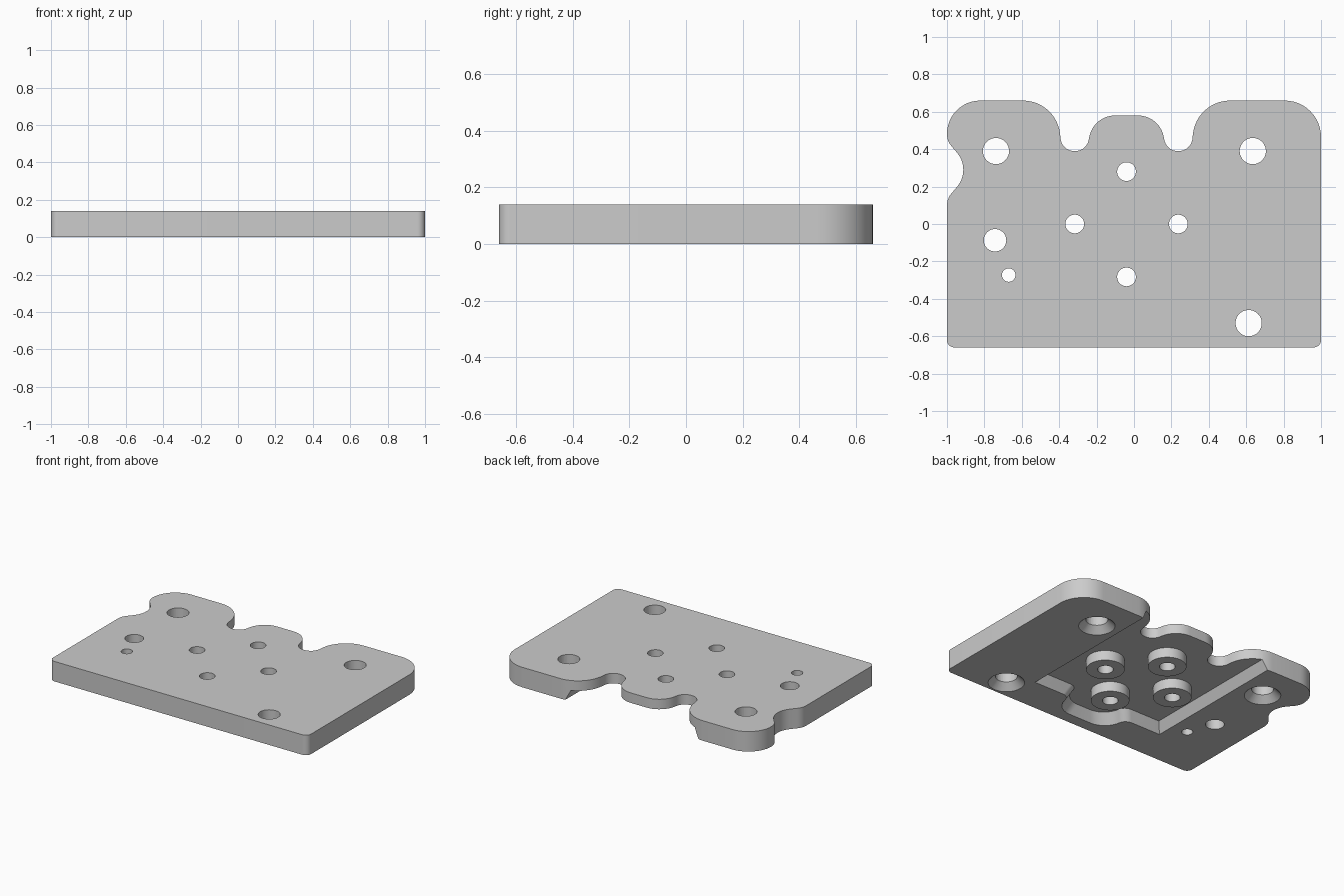
import bpy, bmesh, math
from mathutils import Vector

if "Cube" in bpy.data.objects:
    bpy.data.objects.remove(bpy.data.objects["Cube"])

T = 0.14          # plate thickness
H = 0.07          # pocket depth
CX = -0.04        # centre line of the pocket and the back tab


def fillet(corners, seg=12):
    """Round each (x, y, radius) corner of a polygon."""
    out = []
    n = len(corners)
    for i, (x, y, r) in enumerate(corners):
        p = Vector((x, y))
        if r == 0:
            out.append(p)
            continue
        a = (Vector(corners[i - 1][:2]) - p).normalized()
        b = (Vector(corners[(i + 1) % n][:2]) - p).normalized()
        half = a.angle(b) / 2
        c = p + (a + b).normalized() * r / math.sin(half)
        s = p + a * r / math.tan(half) - c
        e = p + b * r / math.tan(half) - c
        sweep = s.angle_signed(e)
        for k in range(seg + 1):
            t = -sweep * k / seg
            out.append(c + Vector((s.x * math.cos(t) - s.y * math.sin(t),
                                   s.x * math.sin(t) + s.y * math.cos(t))))
    return out


def loft(name, low, z0, high, z1):
    """Closed solid between two matching loops."""
    bm = bmesh.new()
    lo = [bm.verts.new((p.x, p.y, z0)) for p in low]
    hi = [bm.verts.new((p.x, p.y, z1)) for p in high]
    n = len(lo)
    bm.faces.new(lo[::-1])
    bm.faces.new(hi)
    for i in range(n):
        j = (i + 1) % n
        bm.faces.new((lo[i], lo[j], hi[j], hi[i]))
    bmesh.ops.recalc_face_normals(bm, faces=bm.faces)
    me = bpy.data.meshes.new(name)
    bm.to_mesh(me)
    bm.free()
    ob = bpy.data.objects.new(name, me)
    bpy.context.collection.objects.link(ob)
    return ob


def circle(x, y, r, n=48):
    return [Vector((x + r * math.cos(2 * math.pi * k / n),
                    y + r * math.sin(2 * math.pi * k / n))) for k in range(n)]


def cone(name, x, y, r0, z0, r1, z1):
    return loft(name, circle(x, y, r0), z0, circle(x, y, r1), z1)


def mirrored(points):
    return [(2 * CX - x, y, r) for x, y, r in reversed(points)]


def apply_bool(target, other, op):
    m = target.modifiers.new(op, 'BOOLEAN')
    m.operation, m.object, m.solver = op, other, 'EXACT'
    bpy.context.view_layer.objects.active = target
    bpy.ops.object.modifier_apply(modifier=m.name)
    bpy.data.objects.remove(other)


# Plate outline, with two lobes, a middle tab and a side scallop
notch = [(0.335, 0.66, 0.2), (0.305, 0.39, 0.073), (0.175, 0.39, 0.073), (0.135, 0.58, 0.14)]
outline = ([(-1, -0.66, 0.04), (1, -0.66, 0.04), (1, 0.66, 0.195)] + notch + mirrored(notch) +
           [(-1, 0.66, 0.178), (-1, 0.445, 0.1), (-0.87, 0.29, 0.14), (-1, 0.135, 0.1)])
loop = fillet(outline)
plate = loft("mounting_plate", loop, 0, loop, T)


# Drafted pocket on the underside, open at the back
def pocket_loop(z):
    d = 0.035 * z / H
    right = [(CX + 0.20 - d, -0.58 + d, 0.14), (CX + 0.235 - d, -0.41 + d, 0.06),
             (CX + 0.515 - d, -0.41 + d, 0), (CX + 0.515 - d, 0.8, 0)]
    return fillet(right + mirrored(right))


apply_bool(plate, loft("pocket_cutter", pocket_loop(-0.02), -0.02, pocket_loop(H), H), 'DIFFERENCE')

# Round bosses standing in the pocket
bolts = [(CX, 0.28), (CX, -0.283), (CX - 0.277, 0), (CX + 0.277, 0)]
for x, y in bolts:
    apply_bool(plate, cone("boss", x, y, 0.122, 0, 0.122, 0.1), 'UNION')

# Through holes
large = [(-0.738, 0.39), (0.635, 0.39), (0.613, -0.53)]
holes = [(x, y, 0.07) for x, y in large] + [(x, y, 0.05) for x, y in bolts]
holes += [(-0.743, -0.087, 0.06), (-0.67, -0.273, 0.036)]
for x, y, r in holes:
    apply_bool(plate, cone("hole_cutter", x, y, r, -0.1, r, 0.3), 'DIFFERENCE')

# Countersinks under the large holes
for x, y in large:
    apply_bool(plate, cone("countersink_cutter", x, y, 0.126, -0.01, 0.065, 0.05), 'DIFFERENCE')

bpy.ops.object.select_all(action='DESELECT')
plate.select_set(True)
bpy.context.view_layer.objects.active = plate
bpy.ops.object.shade_smooth_by_angle(angle=math.radians(30))
